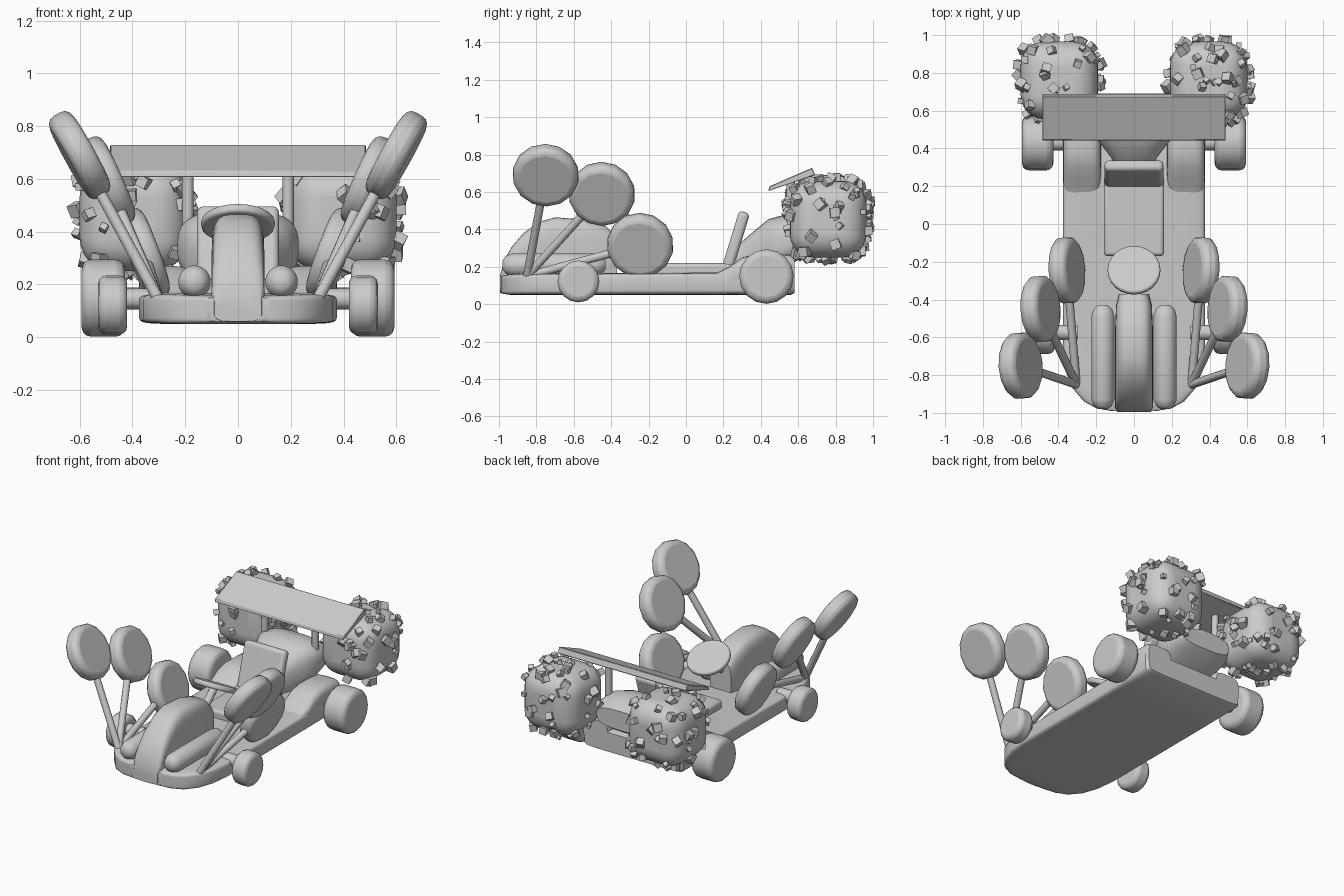
import bpy, bmesh, math, random
from mathutils import Vector, Matrix

cube = bpy.data.objects.get("Cube")
if cube:
    bpy.data.objects.remove(cube, do_unlink=True)

random.seed(4)
grey = bpy.data.materials.new("plain grey")
grey.use_nodes = True
grey.diffuse_color = (0.6, 0.6, 0.6, 1)
grey.node_tree.nodes["Principled BSDF"].inputs["Base Color"].default_value = (0.6, 0.6, 0.6, 1)


def finish(bm, name, bevel=0, segments=3, angle=35):
    bmesh.ops.recalc_face_normals(bm, faces=bm.faces)
    mesh = bpy.data.meshes.new(name)
    bm.to_mesh(mesh)
    bm.free()
    mesh.materials.append(grey)
    ob = bpy.data.objects.new(name, mesh)
    bpy.context.collection.objects.link(ob)
    if bevel:
        mod = ob.modifiers.new("Bevel", 'BEVEL')
        mod.width, mod.segments = bevel, segments
        mod.limit_method, mod.angle_limit = 'ANGLE', math.radians(40)
    bpy.ops.object.select_all(action='DESELECT')
    ob.select_set(True)
    bpy.context.view_layer.objects.active = ob
    bpy.ops.object.shade_smooth_by_angle(angle=math.radians(angle))
    return ob


def loft(name, sections, power=5, x=0, sides=32):
    """Skin rounded-rectangle sections (y, half width, bottom, top) along y."""
    bm = bmesh.new()
    rings = []
    for y, half, low, high in sections:
        ring = []
        for i in range(sides):
            a = math.tau * (i + 0.5) / sides
            c, s = math.cos(a), math.sin(a)
            px = math.copysign(abs(c) ** (2 / power), c) * half
            pz = math.copysign(abs(s) ** (2 / power), s) * (high - low) / 2
            ring.append(bm.verts.new((x + px, y, (low + high) / 2 + pz)))
        rings.append(ring)
    for a, b in zip(rings, rings[1:]):
        for i in range(sides):
            j = (i + 1) % sides
            bm.faces.new((a[i], a[j], b[j], b[i]))
    bm.faces.new(rings[0])
    bm.faces.new(rings[-1])
    return finish(bm, name)


def disc(name, centre, axis, radius, depth, sides=16, bevel=0.0):
    bm = bmesh.new()
    turn = Vector(axis).to_track_quat('Z', 'Y').to_matrix().to_4x4()
    bmesh.ops.create_cone(bm, cap_ends=True, segments=sides, radius1=radius,
                          radius2=radius, depth=depth,
                          matrix=Matrix.Translation(centre) @ turn)
    return finish(bm, name, bevel)


def rod(name, start, end, radius):
    start, end = Vector(start), Vector(end)
    return disc(name, (start + end) / 2, end - start, radius, (end - start).length, 12)


def box(name, centre, size, tilt=0, bevel=0.02):
    bm = bmesh.new()
    bmesh.ops.create_cube(bm, size=1, matrix=Matrix.Translation(centre)
                          @ Matrix.Rotation(tilt, 4, 'X') @ Matrix.Diagonal((*size, 1)))
    return finish(bm, name, bevel)


# Floor pan with a rounded nose
loft("floor_pan", [(-0.99, 0.12, 0.06, 0.15), (-0.975, 0.2, 0.055, 0.155),
                   (-0.94, 0.265, 0.05, 0.16), (-0.87, 0.325, 0.05, 0.165),
                   (-0.77, 0.36, 0.05, 0.165), (-0.65, 0.375, 0.05, 0.165),
                   (0.2, 0.375, 0.05, 0.17), (0.56, 0.375, 0.05, 0.2),
                   (0.58, 0.36, 0.06, 0.19)], power=9)

# Hood and engine cover
loft("hood", [(-0.995, 0.09, 0.06, 0.15), (-0.97, 0.1, 0.055, 0.24),
              (-0.93, 0.1, 0.055, 0.31), (-0.87, 0.1, 0.06, 0.38),
              (-0.79, 0.1, 0.06, 0.44), (-0.7, 0.1, 0.06, 0.465),
              (-0.55, 0.1, 0.06, 0.455), (-0.43, 0.095, 0.06, 0.42),
              (-0.37, 0.08, 0.06, 0.36)], power=4)
loft("engine_cover", [(0.27, 0.1, 0.12, 0.31), (0.35, 0.12, 0.14, 0.38),
                      (0.44, 0.19, 0.16, 0.455), (0.53, 0.23, 0.2, 0.48),
                      (0.63, 0.23, 0.25, 0.46), (0.69, 0.19, 0.29, 0.42)], power=3)

# Seat
box("seat_cushion", (0, 0.04, 0.185), (0.32, 0.42, 0.07))
box("seat_back", (0, 0.265, 0.335), (0.31, 0.06, 0.33), math.radians(-17), 0.022)

# Steering wheel and column
lean = Vector((0, 0.45, 0.89))
disc("steering_wheel", (0, -0.245, 0.43), lean, 0.14, 0.035, 24, 0.012)
rod("steering_column", (0, -0.245, 0.43), (0, -0.43, 0.26), 0.025)

# Rear wing, a flat plate with a cut-back trailing edge
bm = bmesh.new()
outline = [(0.44, 0.605), (0.445, 0.63), (0.675, 0.73), (0.69, 0.69)]
face = bm.faces.new([bm.verts.new((-0.485, y, z)) for y, z in outline])
new = bmesh.ops.extrude_face_region(bm, geom=[face])["geom"]
bmesh.ops.translate(bm, verts=[v for v in new if isinstance(v, bmesh.types.BMVert)],
                    vec=(0.97, 0, 0))
finish(bm, "rear_wing", 0.004, 1)


def studded_block(name, centre, half=0.205, rounding=0.125):
    """Rounded cube with small blocks scattered over its surface."""
    bm = bmesh.new()
    bmesh.ops.create_cube(bm, size=2 * half, matrix=Matrix.Translation(centre))
    finish(bm, name, rounding, 6, 60)
    studs = bmesh.new()
    core = half - rounding
    for _ in range(75):
        d = Vector([random.gauss(0, 1) for _ in range(3)])
        q = d * (half / max(abs(v) for v in d))
        c = Vector([max(-core, min(core, v)) for v in q])
        normal = (q - c).normalized()
        spin = Matrix.Rotation(random.uniform(0, 3), 4, Vector([random.gauss(0, 1) for _ in range(3)]))
        bmesh.ops.create_cube(studs, size=random.uniform(0.025, 0.052),
                              matrix=Matrix.Translation(Vector(centre) + c + normal * (rounding + 0.009)) @ spin)
    finish(studs, name + "_studs")


# Mirrored parts: +x is the left side
for side, s in (("left", 1), ("right", -1)):
    loft(side + "_rear_pod", [(0.16, 0.09, 0.08, 0.165), (0.23, 0.1, 0.08, 0.2),
                              (0.3, 0.1, 0.07, 0.25), (0.38, 0.1, 0.07, 0.27),
                              (0.55, 0.1, 0.07, 0.265), (0.58, 0.09, 0.08, 0.25)],
         power=4, x=s * 0.275)
    loft(side + "_nose_tube", [(-0.98, 0.025, 0.185, 0.235), (-0.965, 0.047, 0.163, 0.257),
                               (-0.93, 0.062, 0.147, 0.272), (-0.49, 0.062, 0.147, 0.272),
                               (-0.45, 0.05, 0.16, 0.26), (-0.43, 0.025, 0.185, 0.235)],
         power=2, x=s * 0.165, sides=20)

    # Wheels and axles
    disc(side + "_front_wheel", (s * 0.475, -0.575, 0.122), (1, 0, 0), 0.112, 0.11, 16, 0.03)
    disc(side + "_rear_wheel", (s * 0.51, 0.43, 0.148), (1, 0, 0), 0.146, 0.165, 16, 0.035)
    rod(side + "_front_axle", (s * 0.3, -0.575, 0.145), (s * 0.45, -0.575, 0.145), 0.04)
    rod(side + "_rear_axle", (s * 0.3, 0.43, 0.148), (s * 0.45, 0.43, 0.148), 0.04)

    # Leaning round paddles on arms
    paddles = [("front", 0.6, -0.75, 0.69, 29), ("middle", 0.495, -0.45, 0.59, 24),
               ("back", 0.355, -0.245, 0.315, 20)]
    for label, x, y, z, lean_deg in paddles:
        a = math.radians(lean_deg)
        disc(f"{side}_{label}_paddle", (s * x, y, z),
             (-s * math.cos(a), 0.06, math.sin(a)), 0.178, 0.1, 14, 0.035)
        rod(f"{side}_{label}_arm", (s * 0.305, -0.85, 0.15), (s * x, y, z), 0.022)

    studded_block(side + "_studded_block", (s * 0.395, 0.76, 0.455))
    rod(side + "_wing_strut", (s * 0.19, 0.56, 0.38), (s * 0.19, 0.56, 0.67), 0.022)
